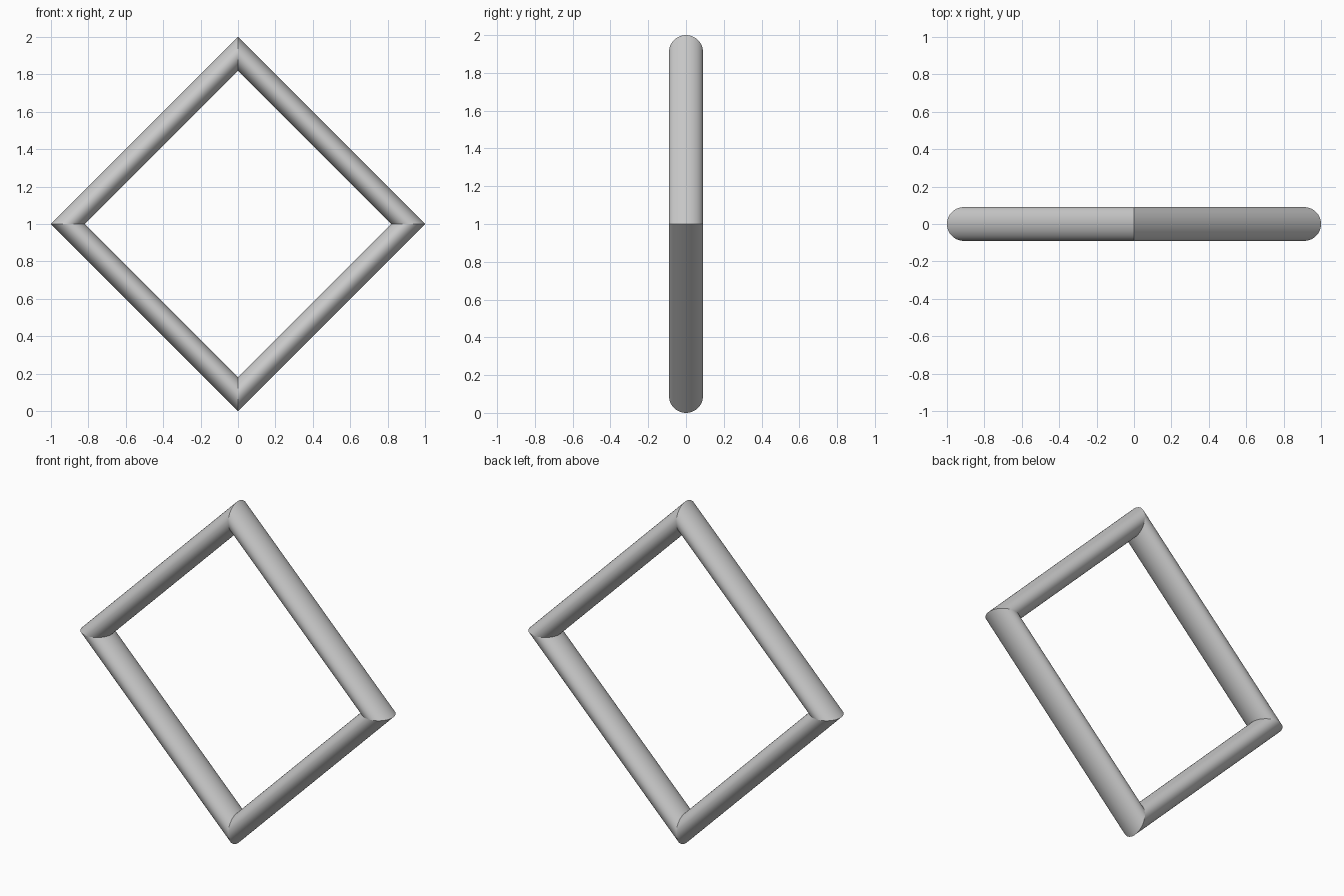
import bpy
import math

if "Cube" in bpy.data.objects:
    bpy.data.objects.remove(bpy.data.objects["Cube"])

OUTER = 1.0     # centre to outer corner
TUBE = 0.09     # tube radius at the mitred corners

# Square frame: a four-sided torus standing upright on one corner
bpy.ops.mesh.primitive_torus_add(
    major_radius=OUTER - TUBE, minor_radius=TUBE,
    major_segments=4, minor_segments=64,
    location=(0, 0, OUTER), rotation=(math.pi / 2, 0, 0))
frame = bpy.context.object
frame.name = "diamond_frame"
bpy.ops.object.transform_apply(location=False, rotation=True, scale=False)
bpy.ops.object.shade_smooth()

# Mitre seams stay crisp: edges whose ends both lie in a corner plane
mesh = frame.data
for edge in mesh.edges:
    a, b = (mesh.vertices[i].co for i in edge.vertices)
    in_plane = any(abs(a[k]) < 1e-4 and abs(b[k]) < 1e-4 for k in (0, 2))
    edge.use_edge_sharp = in_plane
